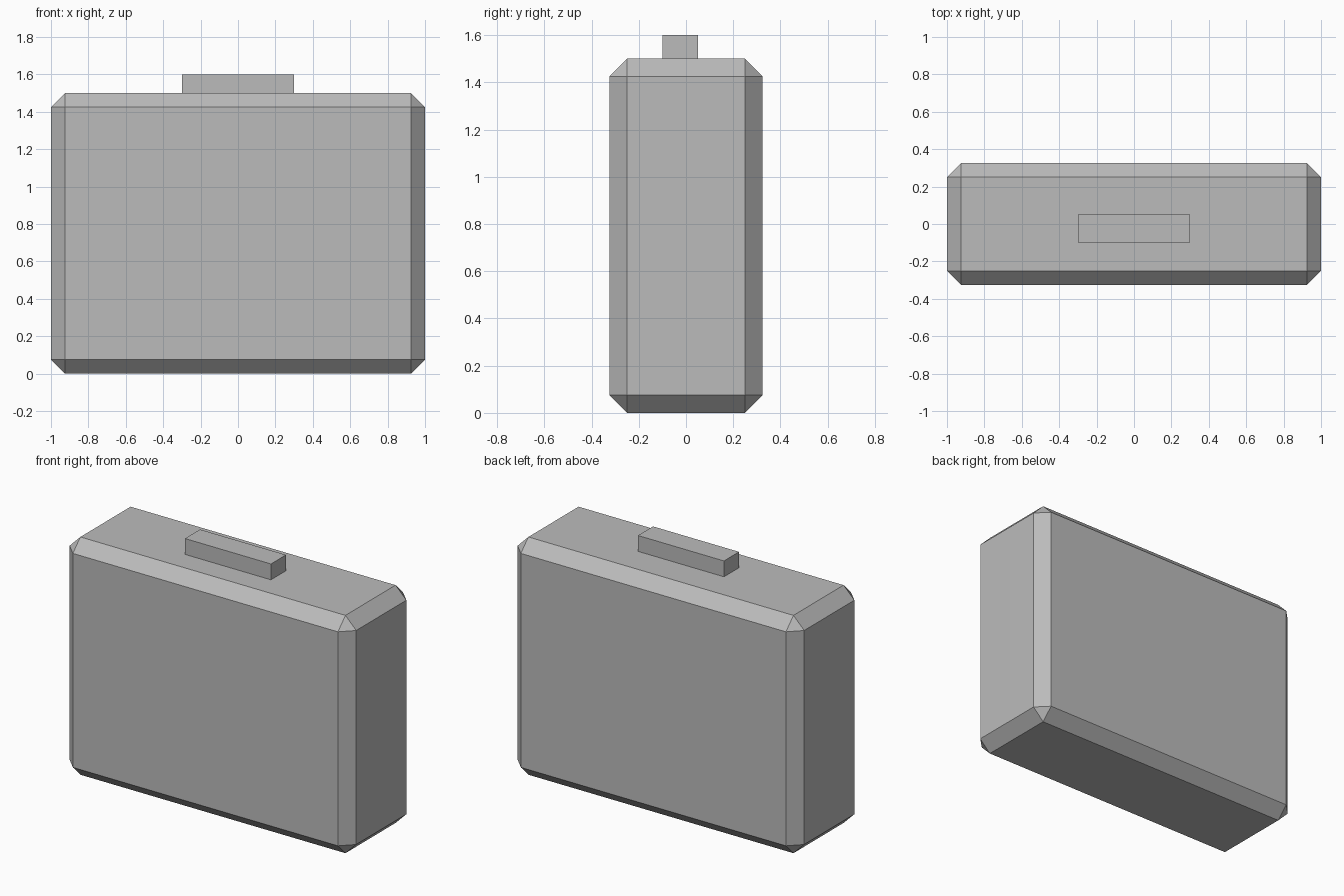
import bpy

if "Cube" in bpy.data.objects:
    bpy.data.objects.remove(bpy.data.objects["Cube"])

grey = bpy.data.materials.new("mid grey")
grey.diffuse_color = (0.5, 0.5, 0.5, 1)
grey.use_nodes = True
grey.node_tree.nodes["Principled BSDF"].inputs["Base Color"].default_value = grey.diffuse_color


def box(name, low, high):
    """Axis-aligned box between two corners."""
    bpy.ops.mesh.primitive_cube_add(size=1)
    obj = bpy.context.object
    obj.name = name
    for v in obj.data.vertices:
        v.co = [h if c > 0 else l for c, l, h in zip(v.co, low, high)]
    obj.data.materials.append(grey)
    return obj


# Case body with flat chamfered edges and corners
case = box("case_body", (-1, -0.325, 0), (1, 0.325, 1.5))
chamfer = case.modifiers.new("chamfer", 'BEVEL')
chamfer.width = 0.075
chamfer.segments = 1
chamfer.limit_method = 'NONE'

# Block handle on the lid, set slightly towards the front
box("handle", (-0.3, -0.1, 1.5), (0.3, 0.05, 1.6))
